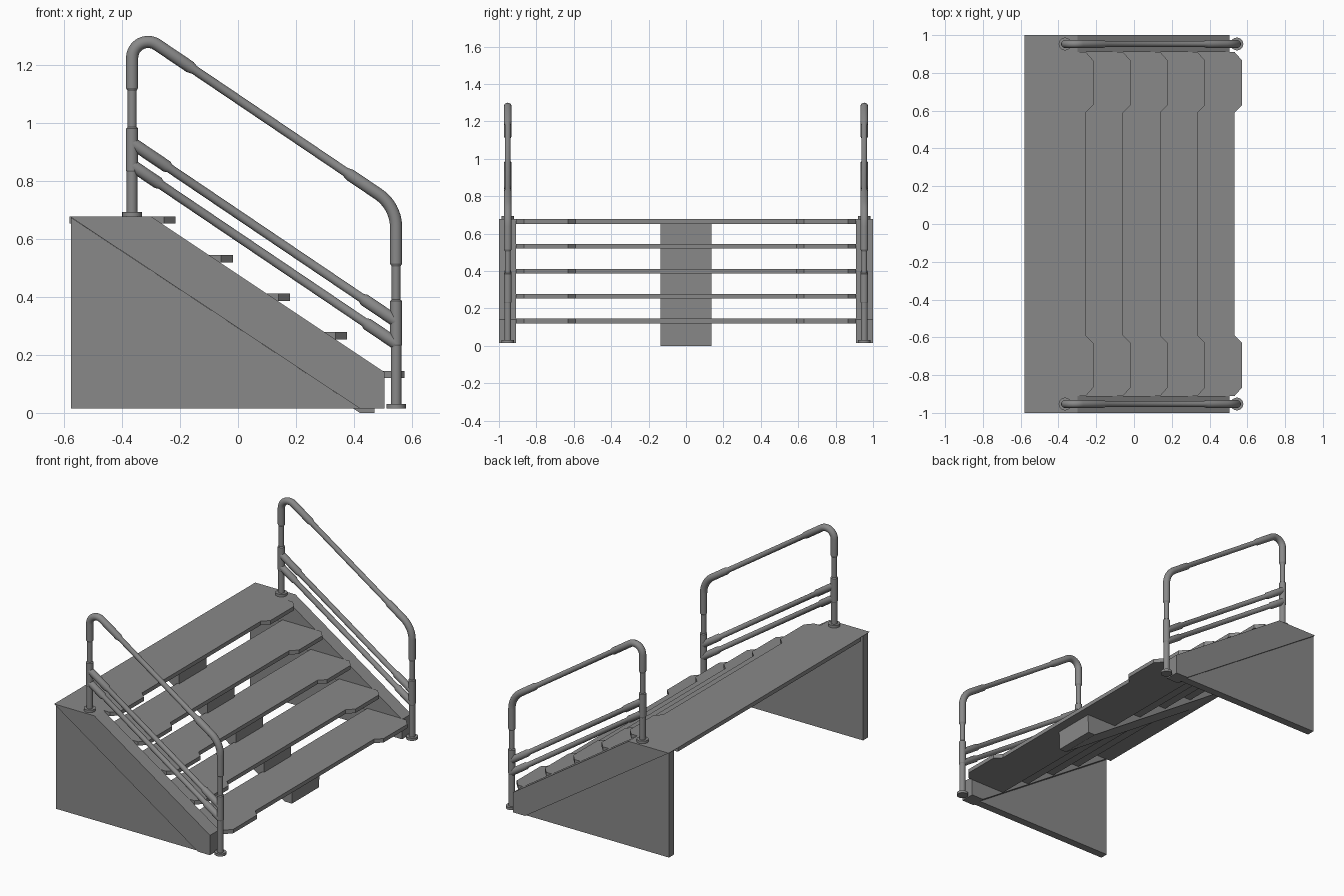
import bpy, bmesh, math
from mathutils import Vector

cube = bpy.data.objects.get("Cube")
if cube:
    bpy.data.objects.remove(cube)

grey = bpy.data.materials.new("steel grey")
grey.use_nodes = True
COLOR = (0.25, 0.25, 0.25, 1)
grey.diffuse_color = COLOR
grey.node_tree.nodes["Principled BSDF"].inputs["Base Color"].default_value = COLOR


def finish(bm, name, smooth=False):
    bmesh.ops.recalc_face_normals(bm, faces=bm.faces)
    mesh = bpy.data.meshes.new(name)
    bm.to_mesh(mesh)
    bm.free()
    mesh.materials.append(grey)
    obj = bpy.data.objects.new(name, mesh)
    bpy.context.collection.objects.link(obj)
    if smooth:
        bpy.ops.object.select_all(action='DESELECT')
        obj.select_set(True)
        bpy.context.view_layer.objects.active = obj
        bpy.ops.object.shade_smooth_by_angle(angle=math.radians(25))
    return obj


def prism(name, points, offset):
    """Extrude a closed outline of 3D points by an offset."""
    bm = bmesh.new()
    face = bm.faces.new([bm.verts.new(p) for p in points])
    new = bmesh.ops.extrude_face_region(bm, geom=[face])["geom"]
    bmesh.ops.translate(bm, vec=offset,
                        verts=[v for v in new if isinstance(v, bmesh.types.BMVert)])
    return finish(bm, name)


def side_prism(name, outline, y0, y1):
    return prism(name, [(x, y0, z) for x, z in outline], (0, y1 - y0, 0))


def tube(name, path, y, sides=20):
    """Sweep rings along (x, z, radius) stations in the plane at y."""
    bm = bmesh.new()
    rings = []
    pts = [Vector((x, y, z)) for x, z, r in path]
    for i, p in enumerate(pts):
        ahead = (pts[min(i + 1, len(pts) - 1)] - p).normalized()
        behind = (p - pts[max(i - 1, 0)]).normalized()
        tangent = (ahead + behind).normalized()
        across = Vector((0, 1, 0))
        normal = tangent.cross(across)
        angles = [2 * math.pi * k / sides for k in range(sides)]
        rings.append([bm.verts.new(p + path[i][2] * (normal * math.cos(a) + across * math.sin(a)))
                      for a in angles])
    for a, b in zip(rings, rings[1:]):
        for k in range(sides):
            j = (k + 1) % sides
            bm.faces.new((a[k], a[j], b[j], b[k]))
    bm.faces.new(rings[0])
    bm.faces.new(rings[-1])
    return finish(bm, name, True)


def bend(before, corner, after, radius, r, steps=10):
    """Rounded corner stations between two straight runs."""
    c = Vector(corner)
    u, v = (Vector(before) - c).normalized(), (Vector(after) - c).normalized()
    half = u.angle(v) / 2
    center = c + (u + v).normalized() * radius / math.sin(half)
    start = c + u * radius / math.tan(half) - center
    end = c + v * radius / math.tan(half) - center
    sweep = start.angle(end)
    out = []
    for i in range(steps + 1):
        t = i / steps
        d = (start * math.sin((1 - t) * sweep) + end * math.sin(t * sweep)) / math.sin(sweep)
        out.append((*(center + d), r))
    return out


# Overall stair dimensions
BACK, TOP, FLOOR = -0.58, 0.677, 0.015
TREAD_T, DEPTH, INNER = 0.025, 0.31, 0.91
noses = [(-0.215 + 0.197 * i, TOP - 0.133 * i) for i in range(5)]

# Treads with two raised-forward tabs on the nose
for i, (nose, z) in enumerate(noses):
    rear = BACK if i == 0 else nose - DEPTH
    edge = nose - 0.04
    half = [(edge, 0.59), (nose, 0.63), (nose, 0.865), (edge, INNER), (rear, INNER)]
    outline = half + [(x, -y) for x, y in reversed(half)]
    prism(f"tread_{i + 1}", [(x, y, z) for x, y in outline], (0, 0, -TREAD_T))

# Saw-toothed central beam under the treads
beam = [(BACK + 0.03, TOP - TREAD_T)]
for i, (nose, z) in enumerate(noses):
    riser = nose - 0.10
    beam.append((riser, z - TREAD_T))
    if i < 4:
        beam.append((riser, noses[i + 1][1] - TREAD_T))
beam += [(0.47, 0), (0.42, 0)]
side_prism("central_beam", beam, -0.135, 0.135)

# Side stringers, lower wall panels and handrails
stringer = [(BACK, TOP), (-0.30, TOP), (0.505, 0.14), (0.505, FLOOR), (0.42, FLOOR)]
panel = [(BACK + 0.005, TOP - 0.004), (0.42, FLOOR), (BACK + 0.005, FLOOR)]
UP_X, LOW_X, SLOPE = -0.365, 0.545, -0.675
THIN, POST, SLEEVE = 0.0155, 0.0185, 0.021

for side, y_sign in (("front", -1), ("back", 1)):
    side_prism(side + "_stringer", stringer, y_sign * INNER, y_sign)
    side_prism(side + "_wall_panel", panel, y_sign * 0.94, y_sign * 0.99)
    y = y_sign * 0.953

    # Bent top rail with both posts and their sleeves
    high, low = (UP_X, 1.327), (LOW_X, 1.327 + SLOPE * (LOW_X - UP_X))

    def on_rail(x, r, z0=high[1]):
        return (x, z0 + SLOPE * (x - UP_X), r)

    path = [(UP_X, TOP, POST), (UP_X, 0.83, POST), (UP_X, 0.835, SLEEVE),
            (UP_X, 0.98, SLEEVE), (UP_X, 0.985, THIN), (UP_X, 1.11, THIN), (UP_X, 1.12, SLEEVE)]
    path += bend((UP_X, 0), high, low, 0.055, SLEEVE)
    path += [on_rail(-0.165, SLEEVE), on_rail(-0.15, THIN), on_rail(0.37, THIN), on_rail(0.385, SLEEVE)]
    path += bend(high, low, (LOW_X, 0), 0.14, SLEEVE)
    path += [(LOW_X, 0.515, SLEEVE), (LOW_X, 0.505, THIN), (LOW_X, 0.39, THIN), (LOW_X, 0.385, SLEEVE),
             (LOW_X, 0.235, SLEEVE), (LOW_X, 0.23, POST), (LOW_X, FLOOR, POST)]
    tube(side + "_handrail", path, y)

    # Two sloping mid rails with end sleeves
    for label, z0, x_a, x_b in (("upper", 0.93, -0.24, 0.43), ("lower", 0.853, -0.27, 0.44)):
        stations = [(UP_X, SLEEVE), (x_a - 0.005, SLEEVE), (x_a + 0.005, THIN),
                    (x_b - 0.005, THIN), (x_b + 0.005, SLEEVE), (LOW_X, SLEEVE)]
        tube(f"{side}_{label}_mid_rail", [on_rail(x, r, z0) for x, r in stations], y)

    # Post base flanges
    for label, x, z in (("upper", UP_X, TOP), ("lower", LOW_X, FLOOR)):
        tube(f"{side}_{label}_flange", [(x, z, 0.034), (x, z + 0.016, 0.034)], y)
